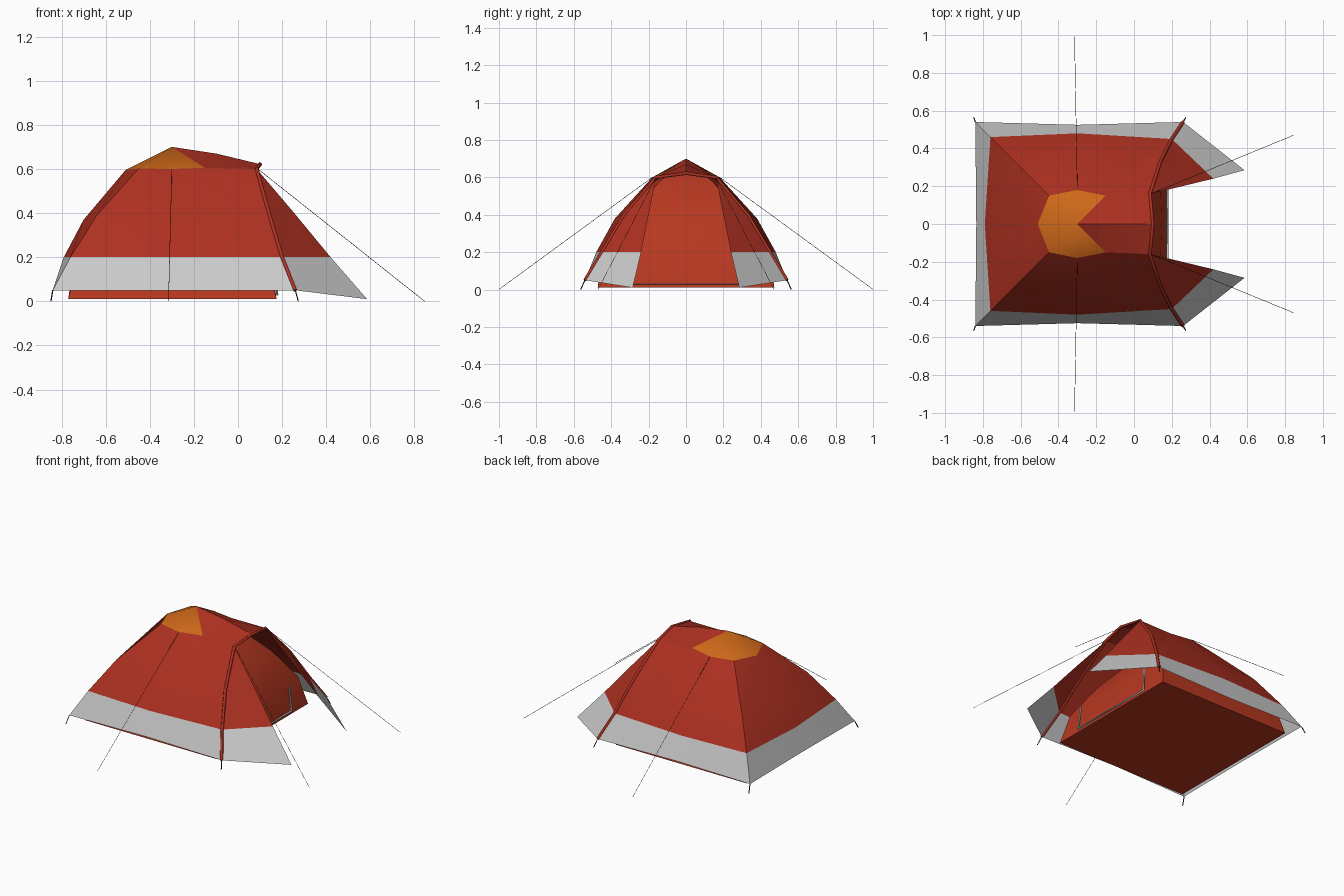
import bpy, bmesh, math
from mathutils import Vector

if "Cube" in bpy.data.objects:
    bpy.data.objects.remove(bpy.data.objects["Cube"])


def material(name, rgb):
    m = bpy.data.materials.new(name)
    m.diffuse_color = (*rgb, 1)
    m.use_nodes = True
    m.node_tree.nodes["Principled BSDF"].inputs["Base Color"].default_value = m.diffuse_color
    return m


RED = material("red_fabric", (0.42, 0.03, 0.015))
INNER = material("inner_fabric", (0.48, 0.04, 0.015))
ORANGE = material("orange_fabric", (0.62, 0.14, 0.01))
DARK = material("dark_cord", (0.03, 0.02, 0.02))


def sheet(name, grids, mat=None, floor=False, angle=30):
    """Skin rows of points, mirror across y and face everything outwards."""
    bm = bmesh.new()
    for s in (1, -1):
        for rows in grids:
            vs = [[bm.verts.new((x, y * s, z)) for x, y, z in r] for r in rows]
            for a, b in zip(vs, vs[1:]):
                for i in range(max(len(a), len(b)) - 1):
                    if len(a) == 1:
                        bm.faces.new((a[0], b[i], b[i + 1]))
                    else:
                        bm.faces.new((a[i], b[i], b[i + 1], a[i + 1]))
    bmesh.ops.remove_doubles(bm, verts=bm.verts, dist=0.0005)
    if floor:
        bmesh.ops.holes_fill(bm, edges=[e for e in bm.edges if e.is_boundary], sides=0)
    bm.normal_update()
    for f in bm.faces:
        if f.normal.dot(f.calc_center_median() - Vector((-0.3, 0, 0.15))) < 0:
            f.normal_flip()
    me = bpy.data.meshes.new(name)
    bm.to_mesh(me)
    bm.free()
    ob = bpy.data.objects.new(name, me)
    bpy.context.collection.objects.link(ob)
    if mat:
        me.materials.append(mat)
    bpy.ops.object.select_all(action='DESELECT')
    ob.select_set(True)
    bpy.context.view_layer.objects.active = ob
    bpy.ops.object.shade_smooth_by_angle(angle=math.radians(angle))
    return ob


def tube(name, pts, r, mat=None, res=0):
    """Thin round tube along a path."""
    cu = bpy.data.curves.new(name, 'CURVE')
    cu.dimensions = '3D'
    cu.bevel_depth = r
    cu.bevel_resolution = res
    cu.use_fill_caps = True
    sp = cu.splines.new('POLY')
    sp.points.add(len(pts) - 1)
    for p, co in zip(sp.points, pts):
        p.co = (*co, 1)
    ob = bpy.data.objects.new(name, cu)
    bpy.context.collection.objects.link(ob)
    if mat:
        cu.materials.append(mat)
    return ob


# Flysheet rings: back middle, back corner, side middle, front corner
apex = (-0.3, 0, 0.7)
top = [(-0.51, 0, 0.595), (-0.45, 0.15, 0.602), (-0.3, 0.18, 0.6), (-0.15, 0.15, 0.605)]
mid = [(-0.70, 0, 0.37), (-0.64, 0.34, 0.39), (-0.3, 0.38, 0.38), (0.04, 0.34, 0.4)]
low = [(-0.79, 0, 0.2), (-0.76, 0.46, 0.2), (-0.3, 0.48, 0.2), (0.2, 0.45, 0.2)]
hem = [(-0.835, 0, 0.05), (-0.84, 0.54, 0.05), (-0.3, 0.525, 0.05), (0.26, 0.54, 0.05)]
# Front hoop from ridge to ground
hoop = [(0.1, 0, 0.622), (0.085, 0.16, 0.6), (0.14, 0.33, 0.4), low[3], hem[3]]

sheet("vent_cap", [[[apex], top]], ORANGE)
sheet("canopy", [[top, mid, low]], RED)
sheet("skirt", [[low, hem]])

# Roof between the diagonal poles and the front hoop
ridge = (-0.1, 0, 0.67)
sheet("front_roof", [
    [[apex], [top[3], ridge]],
    [[ridge, top[3]], [hoop[0], hoop[1]]],
    [[top[3], hoop[1]], [mid[3], hoop[2]]],
    [[low[3]], [mid[3], hoop[2]]],
], RED)

# Door wings
wing = [(0.255, 0.2, 0.4), (0.42, 0.24, 0.2), (0.585, 0.285, 0.01)]
sheet("door_wings", [[[hoop[1]], [hoop[2], wing[0]], [hoop[3], wing[1]]]], RED)
sheet("door_wing_skirts", [[[hoop[3], wing[1]], [hoop[4], wing[2]]]])

# Inner tent
CX = -0.2975


def ring(z, corner, middle):
    c, m = corner, middle
    return [(CX - m, 0, z), (CX - c, c, z), (CX, m, z), (CX + c, c, z), (CX + m, 0, z)]


sheet("inner_tent", [[[(CX, 0, 0.675)], ring(0.58, 0.14, 0.165), ring(0.37, 0.32, 0.355),
                      ring(0.19, 0.43, 0.445), ring(0.01, 0.4725, 0.4725)]], INNER, floor=True)

# Door zip on the inner tent front
tube("door_zip", [(0.165, -0.29, 0.185), (0.178, -0.3, 0.03),
                  (0.178, 0.3, 0.03), (0.165, 0.29, 0.185)], 0.006)

# Hoop sleeve, both sides in one run
tube("hoop_sleeve", hoop[::-1] + [(x, -y, z) for x, y, z in hoop[1:]], 0.009, RED, 1)

# Guy lines and peg loops
for s, side in ((1, "left"), (-1, "right")):
    tube("side_guy_line_" + side, [(-0.3, 0.18 * s, 0.6), (-0.315, s, 0.001)], 0.0012, DARK)
    tube("front_guy_line_" + side, [(0.09, 0.16 * s, 0.6), (0.845, 0.47 * s, 0.001)], 0.0012, DARK)
    tube("back_peg_loop_" + side, [(-0.84, 0.54 * s, 0.05), (-0.848, 0.563 * s, 0.001)], 0.003, DARK)
    tube("front_peg_loop_" + side, [(0.26, 0.54 * s, 0.05), (0.273, 0.563 * s, 0.001)], 0.003, DARK)
